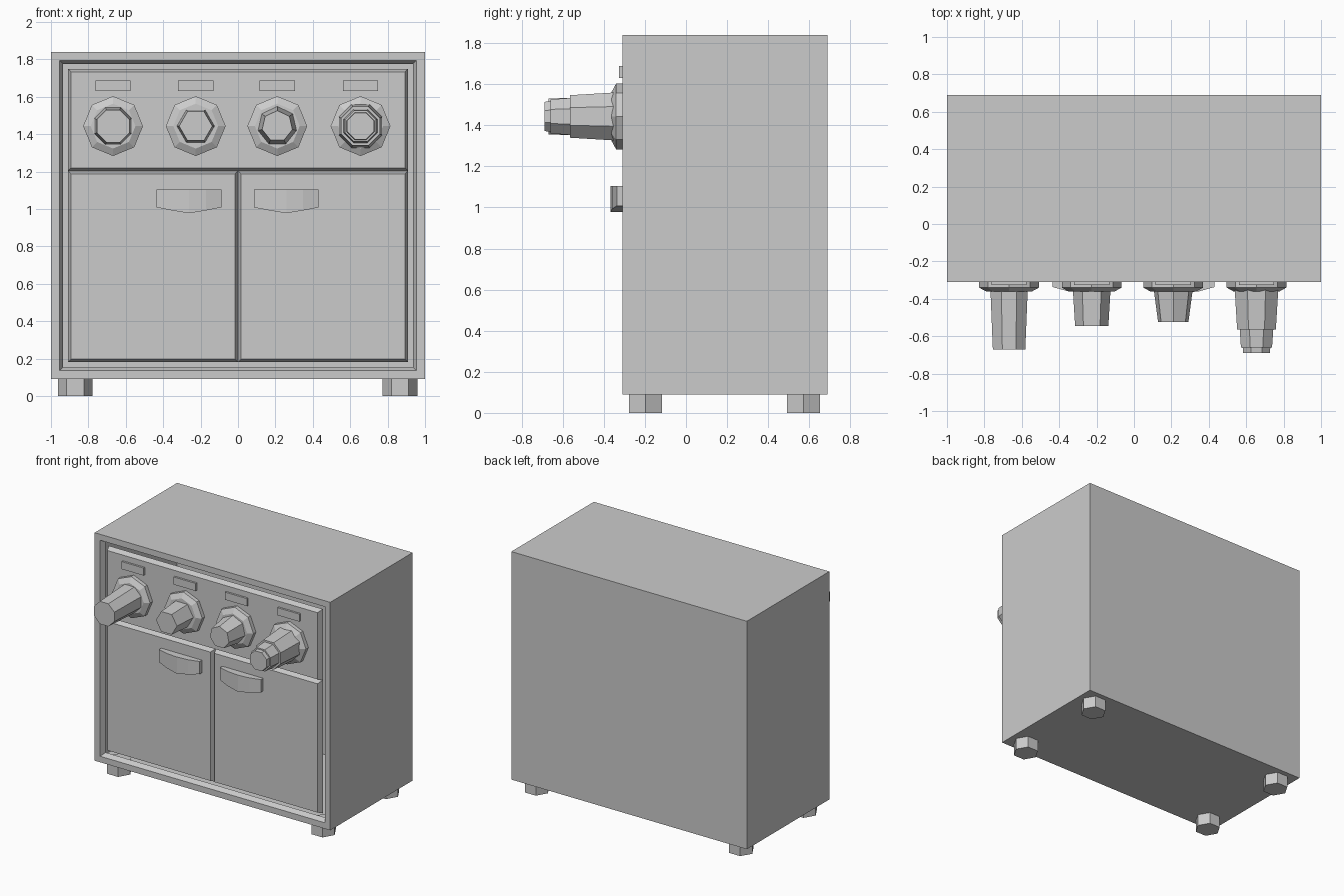
import bpy, bmesh
from math import cos, sin, pi

if "Cube" in bpy.data.objects:
    bpy.data.objects.remove(bpy.data.objects["Cube"])

FRONT = -0.31      # y of the front face
DEPTH = 0.04       # depth of the V grooves


def finish(name, bm, normals=True):
    if normals:
        bmesh.ops.recalc_face_normals(bm, faces=bm.faces[:])
    mesh = bpy.data.meshes.new(name)
    bm.to_mesh(mesh)
    bm.free()
    ob = bpy.data.objects.new(name, mesh)
    bpy.context.collection.objects.link(ob)
    return ob


def box_bm(lo, hi):
    bm = bmesh.new()
    bmesh.ops.create_cube(bm, size=1)
    for v in bm.verts:
        v.co = [(a + b) / 2 + c * (b - a) for a, b, c in zip(lo, hi, v.co)]
    return bm


def loft(name, rings):
    """Skin a list of equal-length point rings and cap both ends."""
    bm = bmesh.new()
    loops = [[bm.verts.new(p) for p in ring] for ring in rings]
    n = len(loops[0])
    for a, b in zip(loops, loops[1:]):
        for i in range(n):
            j = (i + 1) % n
            bm.faces.new((a[i], a[j], b[j], b[i]))
    bm.faces.new(loops[0])
    bm.faces.new(loops[-1])
    return finish(name, bm)


def turned(name, x, z, sides, start, profile):
    """Faceted part along y from (y, radius) pairs."""
    angles = [start + 2 * pi * i / sides for i in range(sides)]
    return loft(name, [[(x + r * cos(a), y, z + r * sin(a)) for a in angles]
                       for y, r in profile])


# Cabinet: box whose front is inset into a frame with a sloped inner wall
bm = box_bm((-1, FRONT, 0.09), (1, 0.69, 1.84))
bm.normal_update()
front = min(bm.faces, key=lambda f: f.calc_center_median().y)
bmesh.ops.inset_individual(bm, faces=[front], thickness=0.065)
bmesh.ops.inset_individual(bm, faces=[front], thickness=0.026, depth=-DEPTH)
bmesh.ops.delete(bm, geom=[front], context='FACES_ONLY')
finish("cabinet", bm, False)

# Control panel and doors: chamfered plates that meet in V grooves
X, Z0, ZM, Z1 = 0.909, 0.181, 1.203, 1.749
for name, xa, xb, za, zb in (("control_panel", -X, X, ZM, Z1),
                             ("door_left", -X, 0, Z0, ZM),
                             ("door_right", 0, X, Z0, ZM)):
    bm = bmesh.new()
    y = FRONT + DEPTH
    face = bm.faces.new([bm.verts.new(p) for p in
                         ((xa, y, za), (xb, y, za), (xb, y, zb), (xa, y, zb))])
    bm.normal_update()
    bmesh.ops.inset_individual(bm, faces=[face], thickness=0.024, depth=DEPTH)
    finish(name, bm, False)

# Knobs: octagonal flange, tapered grip and a label plate above each
KZ = 1.443
knobs = (
    (-0.668, 8, pi / 8, [(-0.35, 0.108), (-0.67, 0.094)]),
    (-0.226, 6, 0, [(-0.35, 0.101), (-0.545, 0.089)]),
    (0.21, 7, pi / 2, [(-0.35, 0.107), (-0.525, 0.083)]),
    (0.655, 8, pi / 8, [(-0.35, 0.126), (-0.565, 0.112), (-0.565, 0.097),
                        (-0.66, 0.09), (-0.66, 0.08), (-0.69, 0.077)]),
)
for i, (x, sides, start, profile) in enumerate(knobs, 1):
    turned(f"knob_flange_{i}", x, KZ, 8, 0,
           [(FRONT + 0.005, 0.16), (-0.34, 0.16), (-0.362, 0.12)])
    turned(f"knob_grip_{i}", x, KZ, sides, start, profile)
    finish(f"label_plate_{i}", box_bm((x - 0.094, FRONT - 0.015, 1.63),
                                      (x + 0.094, FRONT + 0.005, 1.688)))

# Door handles: bowed plates with a pointed lower edge
for name, x in (("handle_left", -0.262), ("handle_right", 0.258)):
    loft(name, [[(x + dx, FRONT + 0.005, zb), (x + dx, y, zb),
                 (x + dx, y, 1.105), (x + dx, FRONT + 0.005, 1.105)]
                for dx, y, zb in ((-0.173, -0.337, 1.008), (-0.09, -0.36, 0.992),
                                  (0, -0.368, 0.977), (0.09, -0.36, 0.992),
                                  (0.173, -0.337, 1.008))])

# Feet: four hexagonal posts
for side, x in (("left", -0.87), ("right", 0.866)):
    for end, y in (("front", -0.198), ("back", 0.571)):
        loft(f"foot_{end}_{side}",
             [[(x + 0.093 * cos(k * pi / 3), y + 0.093 * sin(k * pi / 3), z)
               for k in range(6)] for z in (0, 0.095)])
